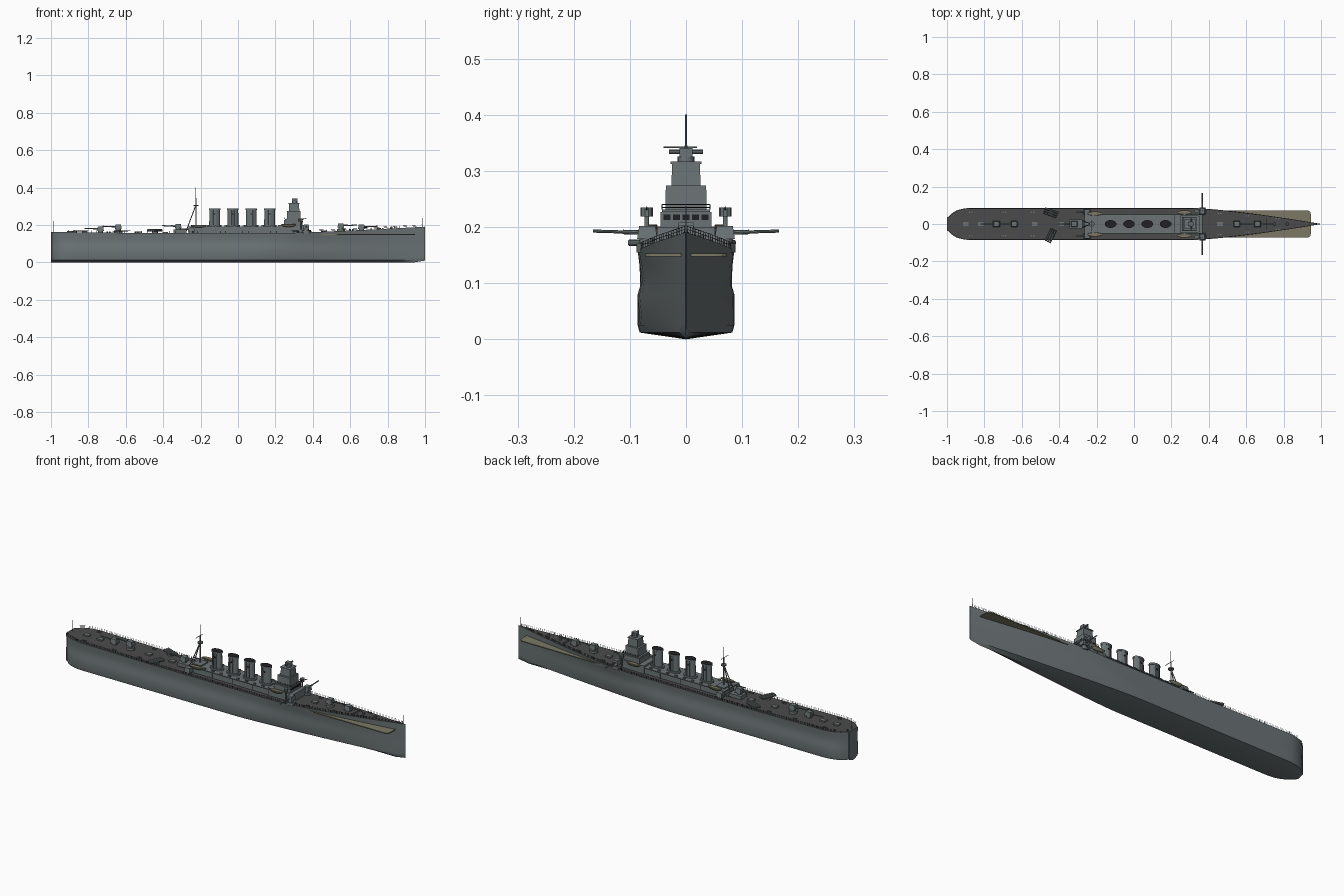
import bpy, bmesh, math
from mathutils import Vector, Matrix

if "Cube" in bpy.data.objects:
    bpy.data.objects.remove(bpy.data.objects["Cube"])


def material(name, colour):
    m = bpy.data.materials.new(name)
    m.use_nodes = True
    m.diffuse_color = (*colour, 1)
    m.node_tree.nodes["Principled BSDF"].inputs["Base Color"].default_value = (*colour, 1)
    return m


GREY = material("hull grey", (.15, .175, .18))
DECK = material("dark deck", (.07, .07, .07))
TAN = material("tan planking", (.2, .19, .13))
BLACK = material("soot black", (.015, .015, .017))


def finish(name, bm, *mats, smooth=True):
    bmesh.ops.recalc_face_normals(bm, faces=bm.faces)
    me = bpy.data.meshes.new(name)
    bm.to_mesh(me)
    bm.free()
    for m in mats:
        me.materials.append(m)
    ob = bpy.data.objects.new(name, me)
    bpy.context.collection.objects.link(ob)
    if smooth:
        bpy.ops.object.select_all(action="DESELECT")
        ob.select_set(True)
        bpy.context.view_layer.objects.active = ob
        bpy.ops.object.shade_smooth_by_angle(angle=math.radians(35))
    return ob


def box(name, x, y, z0, z1, lx, ly, mat=GREY, turn=0, taper=1):
    bm = bmesh.new()
    bmesh.ops.create_cube(bm, size=1)
    for v in bm.verts:
        k = taper if v.co.z > 0 else 1
        v.co = Vector((v.co.x * lx * k, v.co.y * ly * k, v.co.z * (z1 - z0)))
    bmesh.ops.transform(bm, verts=bm.verts, matrix=Matrix.Translation((x, y, (z0 + z1) / 2)) @ Matrix.Rotation(math.radians(turn), 4, "Z"))
    return finish(name, bm, mat, smooth=False)


def drum(name, x, y, z0, z1, rx, ry, mat=GREY, top=1, sides=16, cap=None):
    bm = bmesh.new()
    bmesh.ops.create_cone(bm, cap_ends=True, segments=sides, radius1=1, radius2=top, depth=1)
    for f in bm.faces:
        f.material_index = int(cap is not None and f.calc_center_median().z > .4)
    for v in bm.verts:
        v.co = Vector((x + v.co.x * rx, y + v.co.y * ry, (z0 + z1) / 2 + v.co.z * (z1 - z0)))
    return finish(name, bm, mat, cap or mat)


def rods(name, pairs, r, mat=GREY, sides=6):
    bm = bmesh.new()
    for a, b in pairs:
        a, b = Vector(a), Vector(b)
        m = Matrix.Translation((a + b) / 2) @ (b - a).to_track_quat("Z", "Y").to_matrix().to_4x4()
        bmesh.ops.create_cone(bm, cap_ends=True, segments=sides, radius1=r, radius2=r, depth=(b - a).length, matrix=m)
    return finish(name, bm, mat)


# Hull lines: plan outline and sheer
def half_width(x, low=0):
    if x < -.86:
        t = min(1, (-.86 - x) / .14)
        return .087 * max(.42, (1 - t ** 2.4) ** .45)
    start = .3 - .25 * low
    t = max(0, (x - start) / (1 - start))
    return max(.0006, .087 * (1 - t ** (1.4 - .15 * low)))


def sheer(x):
    rise = max(0, (x - .25) / .75)
    return .157 + .034 * rise ** 1.2 + .006 * max(0, (-.5 - x) * 2)


# Section: fraction of beam, height, waterline weight
SECTION = [(.0, 0, 1), (.95, .012, 1), (.99, .025, .9), (.99, .08, .6), (.94, .095, .5), (.95, .13, .2), (.99, 1, 0)]
stations = [-1, -.995, -.985, -.97, -.95, -.92, -.89, -.86] + [-.8 + .06 * i for i in range(31)]
bm = bmesh.new()
rings = []
for x in stations:
    side = []
    for f, z, low in SECTION:
        if z < .03 and x > .94:
            z += .01 * (x - .94) / .06
        side.append((f * half_width(x, low), sheer(x) if z == 1 else z))
    pts = [(-y, z) for y, z in side[:0:-1]] + side
    rings.append([bm.verts.new((x, y, z)) for y, z in pts])
for a, b in zip(rings, rings[1:]):
    for i in range(len(a)):
        j = (i + 1) % len(a)
        face = bm.faces.new((a[i], a[j], b[j], b[i]))
        face.material_index = int(j == 0)
bm.faces.new(rings[0])
bm.faces.new(rings[-1])
finish("hull", bm, GREY, DECK)

# Lower deck planking that shows beyond the narrowing bow
bow_deck = box("bow_lower_deck", .65, 0, .148, .153, .59, .146, TAN)
bevel = bow_deck.modifiers.new("round corners", "BEVEL")
bevel.width, bevel.segments = .02, 3
bevel.limit_method = "WEIGHT"
weights = bow_deck.data.attributes.new("bevel_weight_edge", "FLOAT", "EDGE")
for e in bow_deck.data.edges:
    p, q = [bow_deck.data.vertices[i].co for i in e.vertices]
    weights.data[e.index].value = float(abs(p.z - q.z) > .001)

# Guard rails along both deck edges
rail = []
xs = [-.995 + .03 * i for i in range(67)]
for s in (-1, 1):
    edge = [Vector((x, s * .97 * half_width(x), sheer(x))) for x in xs]
    up = Vector((0, 0, .011))
    rail += [(p, p + up) for p in edge]
    for k in (.5, 1):
        rail += [(p + up * k, q + up * k) for p, q in zip(edge, edge[1:])]
rods("deck_rails", rail, .0005, BLACK, 4)

# Midship deckhouse with upper deck
box("midship_house", 0, 0, .15, .187, .5, .092)
box("upper_deck", 0, 0, .187, .191, .53, .104)
for s in (-1, 1):
    for i in range(9):
        x = -.22 + .05 * i
        box("deck_vent", x, s * .043, .19, .198, .012, .008)
    rods("davits", [((x, s * .05, .158), (x, s * .05, .187)) for x in (-.24, -.12, 0, .12, .24)], .0015)

# Four oval funnels with rims, dark mouths and steam pipes
for i in range(4):
    x = -.125 + .098 * i
    drum("funnel_base", x, 0, .19, .199, .038, .025)
    drum("funnel", x, 0, .19, .286, .029, .019, top=.97, sides=24)
    drum("funnel_rim", x, 0, .28, .289, .031, .0205, sides=24, cap=BLACK)
    rods("steam_pipes", [((x + d, s * .02, .19), (x + d, s * .02, .28)) for d in (-.008, .008) for s in (-1, 1)], .002)
    for s in (-1, 1):
        box("funnel_mark", x, s * .0185, .255, .262, .008, .004, BLACK)

# Bridge tower
box("bridge_base", .29, 0, .155, .2, .15, .104)
box("bridge_house", .295, 0, .2, .227, .1, .09)
box("bridge_platform", .3, 0, .227, .231, .1, .086)
box("bridge_middle", .298, 0, .23, .274, .075, .074, taper=.97)
box("bridge_upper", .3, 0, .274, .315, .056, .052, taper=.95)
box("bridge_roof", .3, 0, .312, .317, .058, .056)
drum("director_base", .303, 0, .315, .326, .015, .015)
box("director", .303, 0, .325, .341, .03, .024)
rods("rangefinder", [((.305, -.03, .334), (.305, .03, .334))], .004, sides=8)
for i in range(5):
    box("bridge_window", .345, -.034 + .017 * i, .213, .222, .004, .012, BLACK)
corners = [(.25, -.043), (.35, -.043), (.35, .043), (.25, .043)]
rods("bridge_rails", [((*a, z), (*b, z)) for z in (.235, .24) for a, b in zip(corners, corners[1:])] + [((*c, .231), (*c, .24)) for c in corners], .0007, BLACK)


# Shielded single gun, pointing along the given angle
def gun(x, y, z, angle, length=.085):
    d = Vector((math.cos(math.radians(angle)), math.sin(math.radians(angle)), .03))
    c = Vector((x, y, z + .019))
    drum("gun_pedestal", x, y, z - .003, z + .01, .014, .014)
    box("gun_shield", x, y, z + .008, z + .031, .036, .032, turn=angle, taper=.8)
    rods("gun_barrel", [(c, c + d * length)], .0028, sides=8)
    rods("gun_breech", [(c, c + d * length * .45)], .004, sides=8)


gun(.55, 0, .178, 0)
gun(.66, 0, .172, 0)
drum("raised_gun_mount", .55, 0, .16, .18, .022, .022)
gun(-.64, 0, .172, 180)
drum("aft_gun_mount", -.64, 0, .155, .172, .022, .022)
gun(-.735, 0, .16, 180)
gun(-.32, 0, .175, 180)
box("aft_gun_house", -.31, 0, .155, .175, .07, .05)
for s in (-1, 1):
    gun(.365, s * .069, .171, s * 90, .097)
    drum("side_gun_platform", .365, s * .066, .155, .171, .024, .022)
    gun(-.25, s * .064, .158, 180, .06)
    # Light guns beside the bridge
    drum("light_gun_post", .335, s * .07, .175, .222, .004, .004)
    drum("light_gun_tub", .335, s * .07, .219, .235, .011, .011, sides=10)
    rods("light_gun_barrel", [((.335, s * .07, .23), (.365, s * .07, .235))], .0018)


# Ship's boats: tapered hulls from stretched spheres
def boat(x, y, z):
    bm = bmesh.new()
    bmesh.ops.create_uvsphere(bm, u_segments=14, v_segments=8, radius=1)
    for v in bm.verts:
        v.co = Vector((x + v.co.x * .042, y + v.co.y * .011, z + min(v.co.z, .1) * .014))
    finish("ships_boat", bm, TAN)


for s in (-1, 1):
    boat(-.21, s * .056, .2)
    boat(.27, s * .062, .203)

# Trainable torpedo mounts
for y, turn in ((.06, -20), (-.062, 65)):
    r = math.radians(turn)
    u, w = Vector((math.cos(r), math.sin(r), 0)), Vector((-math.sin(r), math.cos(r), 0))
    c = Vector((-.445, y, .172))
    drum("torpedo_turntable", c.x, c.y, .154, .166, .016, .016)
    rods("torpedo_tubes", [(c + w * k - u * .038, c + w * k + u * .038) for k in (-.012, 0, .012)], .0055, sides=10)

# Tripod mast with yard, platform and aerial pole
rods("mast_pole", [((-.225, 0, .16), (-.225, 0, .345))], .003, sides=8)
rods("mast_legs", [((-.28, s * .018, .16), (-.226, 0, .305)) for s in (-1, 1)], .0025)
rods("mast_topmast", [((-.225, 0, .34), (-.225, 0, .401))], .0014)
rods("mast_yard", [((-.225, -.04, .342), (-.225, .02, .342))], .0014)
drum("mast_platform", -.225, 0, .302, .308, .014, .014)
box("mast_house", -.225, 0, .155, .197, .05, .06)

# Flagstaffs at both ends
rods("flagstaffs", [((.985, 0, .188), (.985, 0, .238)), ((-.988, 0, .16), (-.988, 0, .222))], .0012)

# Deck fittings: hatches, bollards and capstans
for x in (-.9, -.82, -.53, -.39, .46):
    box("deck_hatch", x, 0, .15, sheer(x) + .007, .03, .024)
for x in (-.88, -.7, -.55, .45, .6, .76):
    for s in (-1, 1):
        for d in (0, .014):
            drum("bollard", x + d, s * .72 * half_width(x), sheer(x) - .002, sheer(x) + .007, .004, .004, sides=8)
for x in (.75, .82):
    drum("capstan", x, 0, sheer(x) - .002, sheer(x) + .01, .008, .008, top=.7, sides=10)
box("breakwater", .71, 0, .17, sheer(.71) + .009, .004, .06)
